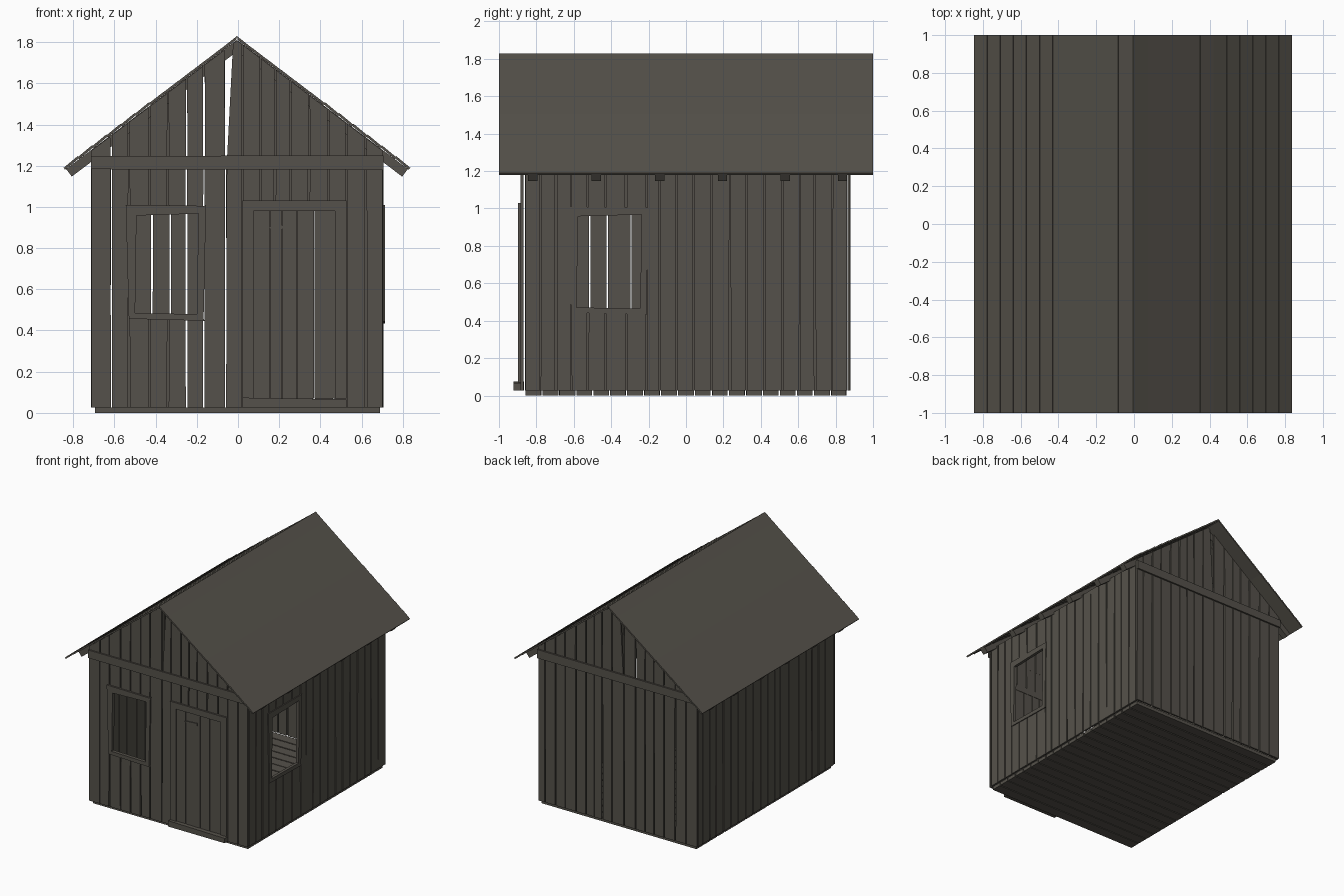
import bpy, bmesh, random
from mathutils import Vector

if "Cube" in bpy.data.objects:
    bpy.data.objects.remove(bpy.data.objects["Cube"])

random.seed(7)
wood = bpy.data.materials.new("weathered_wood")
wood.diffuse_color = (0.091, 0.083, 0.069, 1)
wood.use_nodes = True
wood.node_tree.nodes["Principled BSDF"].inputs["Base Color"].default_value = wood.diffuse_color

RIDGE_X, RIDGE_Z = -0.005, 1.808
SLOPE = 0.632 / 0.835


def roof_z(x):
    """Height of the roof underside at x."""
    return RIDGE_Z - SLOPE * abs(x - RIDGE_X)


def make(name, boards):
    """One object from boards; a board is (outline, axis, near, far)."""
    bm = bmesh.new()
    for outline, axis, lo, hi in boards:
        rings = []
        for d in (lo, hi):
            ring = []
            for a, b in outline:
                co = [a, b]
                co.insert(axis, d)
                ring.append(bm.verts.new(co))
            rings.append(ring)
        n = len(outline)
        bm.faces.new(rings[0])
        bm.faces.new(rings[1][::-1])
        for i in range(n):
            j = (i + 1) % n
            bm.faces.new((rings[0][j], rings[0][i], rings[1][i], rings[1][j]))
    bmesh.ops.recalc_face_normals(bm, faces=bm.faces)
    me = bpy.data.meshes.new(name)
    bm.to_mesh(me)
    bm.free()
    me.materials.append(wood)
    ob = bpy.data.objects.new(name, me)
    bpy.context.collection.objects.link(ob)
    return ob


def gap(size=1.0):
    return random.uniform(0.002, 0.006) * size


def rect(a0, a1, b0, b1):
    return [(a0, b0), (a1, b0), (a1, b1), (a0, b1)]


def plank(a0, a1, z0, z1, size=1.0):
    """Upright plank outline with slightly uneven edges."""
    return [(a0 + gap(size), z0), (a1 - gap(size), z0), (a1 - gap(size), z1), (a0 + gap(size), z1)]


def wall(name, edges, axis, lo, hi, top, opening=None, door=None):
    """Row of planks, leaving out a window and a door opening."""
    z0, boards = 0.027, []
    for a, b in zip(edges, edges[1:]):
        mid = (a + b) / 2
        spans = [(z0, top)]
        if opening and opening[0] < mid < opening[1]:
            spans = [(z0, opening[2]), (opening[3], top)]
        if door and door[0] < mid < door[1]:
            spans = [(door[2], top)]
        for s, t in spans:
            w = random.uniform(-0.001, 0.001)
            boards.append((plank(a, b, s, t), axis, lo + w, hi + w))
    return make(name, boards)


def window_frame(name, axis, lo, hi, a0, a1, z0, z1):
    """Crooked frame of four tapered boards."""
    t = 0.045
    make(name, [
        ([(a0 + 0.015, z0), (a0 + t, z0), (a0 + t + 0.008, z1 - 0.01), (a0, z1)], axis, lo, hi),
        ([(a1 - t, z0 + 0.01), (a1 - 0.012, z0), (a1, z1), (a1 - t + 0.008, z1 - 0.02)], axis, lo, hi),
        ([(a0, z1), (a0 + 0.05, z1 - 0.052), (a1 - 0.01, z1 - 0.042), (a1, z1 - 0.005)], axis, lo, hi),
        ([(a0 + 0.015, z0), (a1 - 0.005, z0 - 0.01), (a1 - 0.03, z0 + 0.022), (a0 + 0.03, z0 + 0.028)],
         axis, lo, hi)])


# Floor boards running across the hut
floor = []
N = 19
for i in range(N):
    y0, y1 = -0.862 + i * 1.724 / N, -0.862 + (i + 1) * 1.724 / N
    floor.append(([(-0.695, y0 + gap()), (0.69, y0 + gap()), (0.69, y1 - gap()), (-0.695, y1 - gap())],
                  2, 0.0, 0.027))
make("floor_boards", floor)

# Plank walls; far sides are spaced a little differently
X = [-0.715, -0.615, -0.53, -0.43, -0.34, -0.25, -0.165, -0.06, 0.022,
     0.11, 0.18, 0.255, 0.345, 0.44, 0.527, 0.62, 0.707]
Y = [-0.864, -0.78, -0.695, -0.615, -0.525, -0.43, -0.32, -0.21, -0.14, -0.05,
     0.04, 0.14, 0.235, 0.325, 0.42, 0.515, 0.61, 0.69, 0.78, 0.864]
X_BACK = [x + (0.025 if 0 < x < 0.7 else 0.012 if x in (-0.43, -0.34, -0.53) else 0) for x in X]
Y_LEFT = [y + (0.025 if -0.35 < y < 0.8 or -0.8 < y < -0.6 else 0.01 if -0.6 < y < 0 else 0) for y in Y]
wall("front_wall", X, 1, -0.885, -0.871, 1.2,
     opening=(-0.53, -0.165, 0.465, 0.98), door=(0.022, 0.527, 1.0))
wall("back_wall", X_BACK, 1, 0.864, 0.878, 1.2)
wall("right_wall", Y, 0, 0.692, 0.706, 1.235, opening=(-0.615, -0.21, 0.46, 0.98))
wall("left_wall", Y_LEFT, 0, -0.714, -0.700, 1.235)

# Gable planks cut to the roof pitch, with one leaning plank leaving a slit
for name, edges, lo, hi in (("front_gable", X, -0.885, -0.871), ("back_gable", X_BACK, 0.864, 0.878)):
    boards = []
    for a, b in zip(edges, edges[1:]):
        l0, l1, r0, r1 = a + gap(), a + gap(), b - gap(), b - gap()
        if a == -0.06:
            l0, l1 = -0.055, -0.024
        top = [(r1, roof_z(r1)), (l1, roof_z(l1))]
        if l1 < RIDGE_X < r1:
            top.insert(1, (RIDGE_X, RIDGE_Z))
        boards.append(([(l0, 1.2), (r0, 1.2)] + top, 1, lo, hi))
    make(name, boards)

# Horizontal beams across both gable ends
beam = [(-0.714, 1.183), (0.706, 1.18), (0.706, 1.25), (-0.714, 1.247)]
make("front_beam", [(beam, 1, -0.897, -0.883)])
make("back_beam", [(beam, 1, 0.877, 0.891)])

# Window frames
window_frame("front_window_frame", 1, -0.898, -0.870, -0.545, -0.155, 0.457, 1.01)
window_frame("right_window_frame", 0, 0.690, 0.713, -0.63, -0.2, 0.443, 1.01)

# Door leaf, frame, latch and step
D = [0.072, 0.155, 0.215, 0.285, 0.37, 0.475]
make("door_planks", [(plank(a, b, 0.07, 0.985, 0.3), 1, -0.889, -0.873) for a, b in zip(D, D[1:])])
make("door_frame", [
    (rect(0.022, 0.075, 0.07, 0.98), 1, -0.898, -0.870),
    (rect(0.472, 0.527, 0.07, 0.98), 1, -0.898, -0.870),
    (rect(0.022, 0.527, 0.98, 1.03), 1, -0.898, -0.870)])
make("door_latch", [([(0.13, 0.897), (0.26, 0.89), (0.26, 0.912), (0.18, 0.907)], 1, -0.895, -0.888)])
make("door_step", [([(0.022, 0.027), (0.527, 0.027), (0.527, 0.066), (0.022, 0.074)], 1, -0.922, -0.866)])

# Roof: boards over rafters on both slopes, upper edges slightly raised
for side, label in ((-1, "left"), (1, "right")):
    down = Vector((side, -SLOPE)).normalized()
    up = Vector((side * SLOPE, 1)).normalized()
    start = Vector((RIDGE_X, RIDGE_Z))
    length = 0.831 / abs(down.x)

    def at(s, h):
        return tuple(start + down * s + up * h)

    boards, n, thick = [], 12, 0.012
    for i in range(n):
        s0, s1 = i * length / n, (i + 1) * length / n
        lift = 0.005 if i == 0 else 0.007 if i > 5 else 0.004
        s_top = -0.017 * SLOPE if i == 0 else s0
        boards.append(([at(s0, lift), at(s1 + 0.002, 0.003), at(s1 + 0.002, 0.003 + thick),
                        at(s_top, lift + thick)], 1, -1.0, 1.0))
    make(label + "_roof_boards", boards)

    rafter = [at(0.0, 0.003), at(length - 0.004, 0.003), at(length - 0.004, -0.043), at(0.035, -0.043)]
    make(label + "_rafters", [(rafter, 1, y - 0.025, y + 0.025)
                              for y in (-0.82, -0.48, -0.14, 0.195, 0.53, 0.837)])
